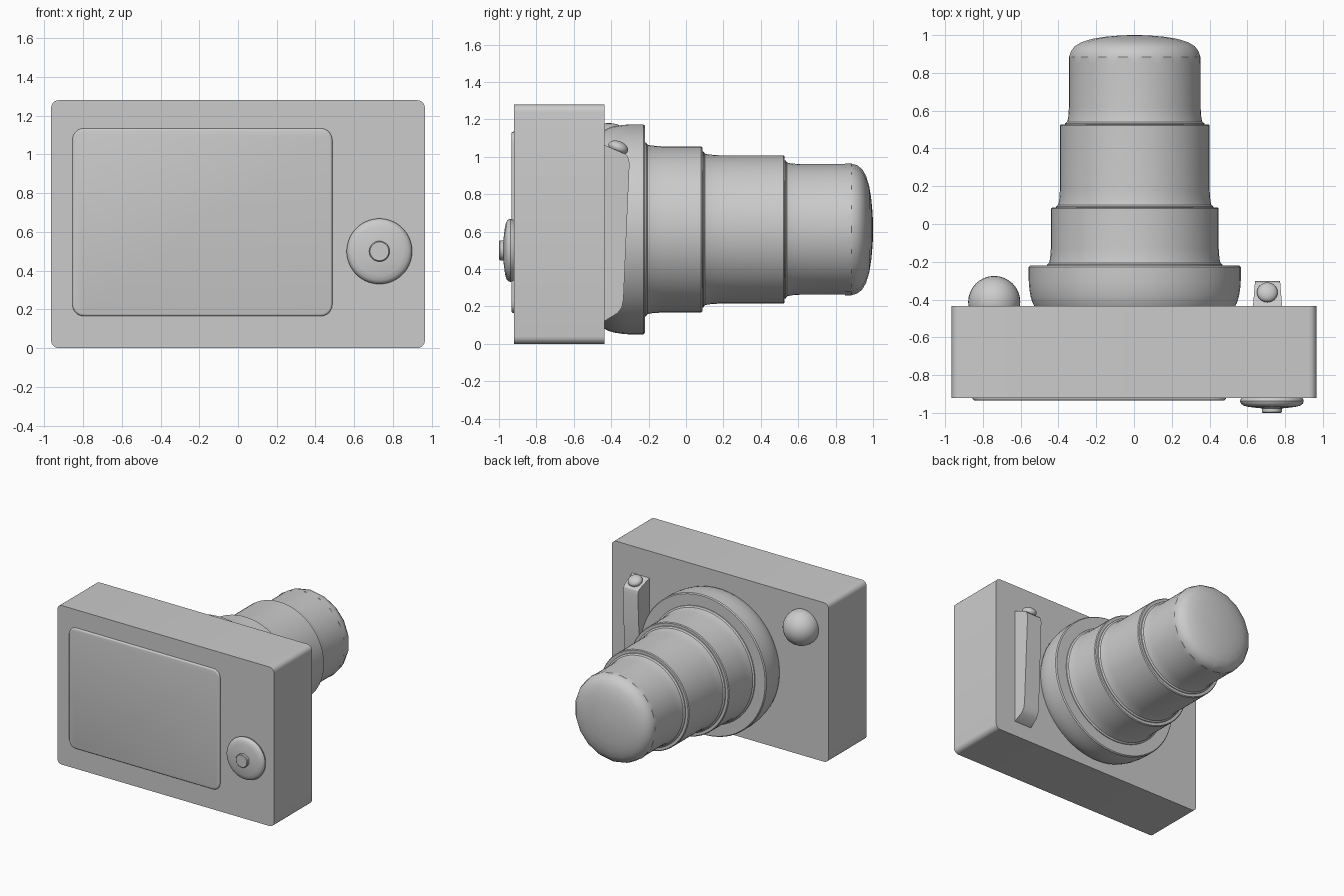
import bpy, bmesh, math
from mathutils import Vector

if "Cube" in bpy.data.objects:
    bpy.data.objects.remove(bpy.data.objects["Cube"])


def finish(bm, name, angle=35):
    bmesh.ops.recalc_face_normals(bm, faces=bm.faces[:])
    me = bpy.data.meshes.new(name)
    bm.to_mesh(me)
    bm.free()
    ob = bpy.data.objects.new(name, me)
    bpy.context.collection.objects.link(ob)
    bpy.ops.object.select_all(action='DESELECT')
    bpy.context.view_layer.objects.active = ob
    ob.select_set(True)
    bpy.ops.object.shade_smooth_by_angle(angle=math.radians(angle))
    return ob


def lathe(name, cx, cz, profile, n=48):
    """Revolve (radius, y) points about a y axis through (cx, cz), with closed ends."""
    bm = bmesh.new()
    rings = []
    for r, y in profile:
        rings.append([bm.verts.new((cx + r * math.cos((i + .5) * math.tau / n), y,
                                    cz + r * math.sin((i + .5) * math.tau / n)))
                      for i in range(n)])
    for a, b in zip(rings, rings[1:]):
        for i in range(n):
            j = (i + 1) % n
            bm.faces.new((a[i], a[j], b[j], b[i]))
    bm.faces.new(rings[0])
    bm.faces.new(rings[-1])
    return finish(bm, name)


def box(name, lo, hi, corner, segs=5):
    """Box with its four y-direction edges rounded."""
    bm = bmesh.new()
    bmesh.ops.create_cube(bm, size=1)
    lo, hi = Vector(lo), Vector(hi)
    for v in bm.verts:
        v.co = Vector([lo[k] + (v.co[k] + .5) * (hi[k] - lo[k]) for k in range(3)])
    edges = [e for e in bm.edges if abs(e.verts[0].co.y - e.verts[1].co.y) > 1e-5]
    bmesh.ops.bevel(bm, geom=edges, offset=corner, segments=segs, profile=.5, affect='EDGES')
    return bm


def ball(name, centre, radii, tilt=0):
    bm = bmesh.new()
    bmesh.ops.create_uvsphere(bm, u_segments=32, v_segments=16, radius=1)
    c, s = math.cos(tilt), math.sin(tilt)
    for v in bm.verts:
        x, y, z = (v.co[k] * radii[k] for k in range(3))
        v.co = Vector(centre) + Vector((x, y * c - z * s, y * s + z * c))
    return finish(bm, name)


# Body
finish(box("body", (-.965, -.92, 0), (.965, -.435, 1.28), .04), "body")

# Screen with a softened front rim
bm = box("screen", (-.855, -.934, .165), (.487, -.9, 1.135), .06)
rim = [e for e in bm.edges if all(v.co.y < -.93 for v in e.verts)]
bmesh.ops.bevel(bm, geom=rim, offset=.012, segments=3, profile=.5, affect='EDGES')
finish(bm, "screen")

# Control dial and its centre button
lathe("dial", .73, .5, [(.155, -.91), (.165, -.925), (.169, -.938), (.164, -.952),
                        (.15, -.962), (.125, -.968), (.07, -.975), (.03, -.977)])
lathe("dial_button", .73, .5, [(.053, -.95), (.053, -.995), (.048, -1.0)])

# Lens mount ring
lathe("lens_mount", .004, .612, [(.53, -.44), (.543, -.415), (.553, -.38), (.559, -.34),
                                 (.562, -.3), (.562, -.228), (.555, -.22), (.3, -.22)], 64)


# Telescoping barrel: each section flares at its base
def section(r, y0, y1):
    return [(r + .022, y0 - .01), (r + .02, y0 + .006), (r + .009, y0 + .014),
            (r + .004, y0 + .035), (r, y0 + .09), (r, y1 - .006), (r - .006, y1)]


for k, (r, y0, y1) in enumerate([(.445, -.22, .087), (.397, .087, .527), (.349, .527, .89)]):
    lathe(f"lens_barrel_{k + 1}", .004, .612, section(r, y0, y1), 64)

# Domed front cap, with fewer sides
lathe("lens_cap", .004, .612, [(.352, .85), (.352, .885), (.343, .915), (.322, .942), (.285, .963),
                               (.23, .98), (.16, .991), (.08, .998), (.02, 1.0)], 18)

# Round flash lamp
ball("flash_lamp", (-.74, -.413, 1.043), (.138, .138, .138))

# Hand grip: tapered side profile extruded in x
profile = [(-.45, 1.067), (-.435, 1.063), (-.325, 1.015), (-.31, 1.0), (-.302, .965),
           (-.334, .24), (-.343, .195), (-.365, .165), (-.435, .122), (-.45, .118)]
bm = bmesh.new()
sides = []
for s in (-1, 1):
    sides.append([bm.verts.new((.707 + s * (.077 - max(0, y + .435) * .08), y, z))
                  for y, z in profile])
n = len(profile)
for i in range(n):
    j = (i + 1) % n
    bm.faces.new((sides[0][i], sides[0][j], sides[1][j], sides[1][i]))
bm.faces.new(sides[0])
bm.faces.new(sides[1])
finish(bm, "hand_grip", 30)

# Shutter button on the sloping top of the grip
ball("shutter_button", (.706, -.362, 1.05), (.055, .055, .034), math.radians(-22))
